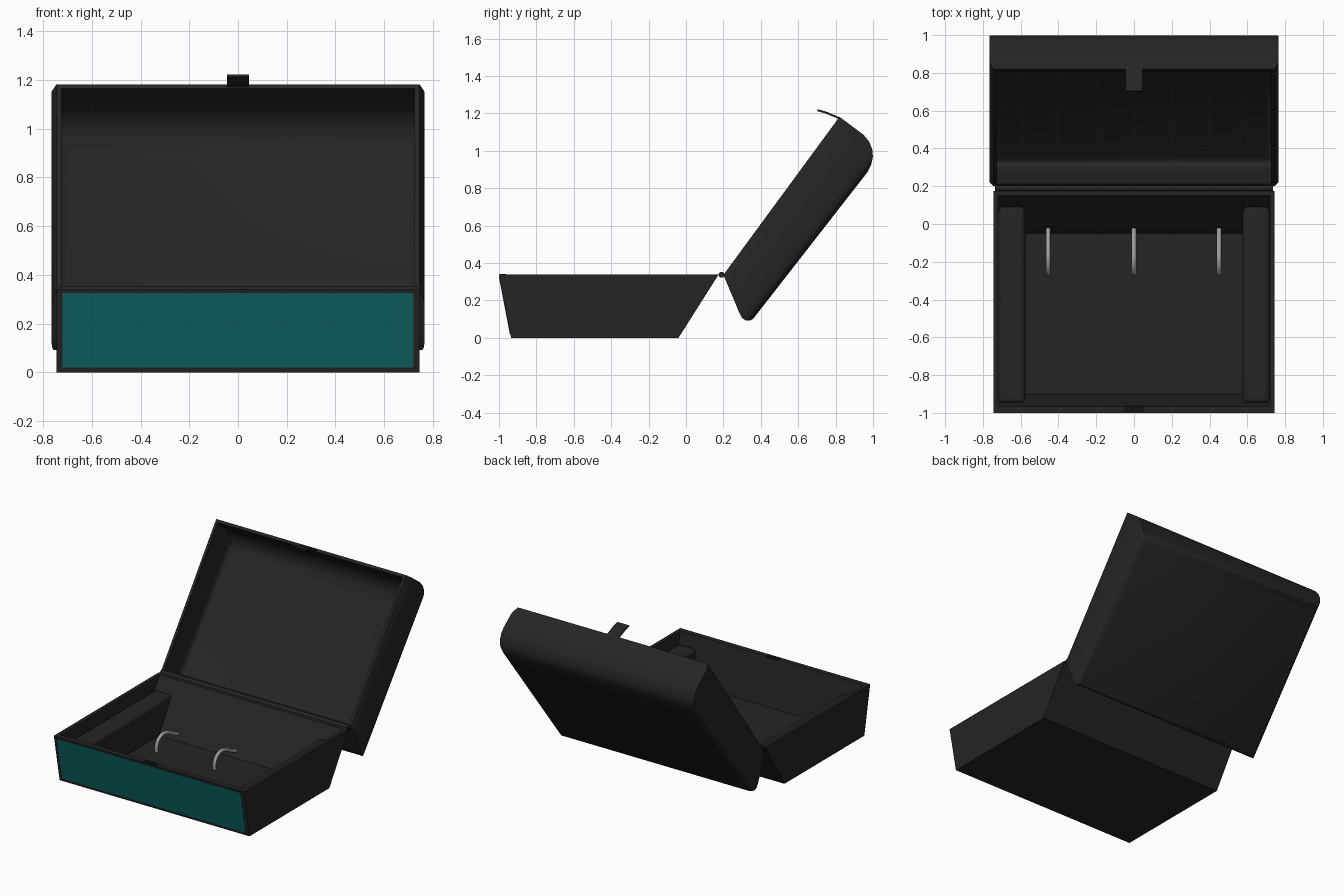
import bpy, bmesh, math
from mathutils import Vector

cube = bpy.data.objects.get("Cube")
if cube:
    bpy.data.objects.remove(cube, do_unlink=True)


def material(name, colour, metallic=0.0, rough=0.6):
    m = bpy.data.materials.new(name)
    m.use_nodes = True
    m.diffuse_color = (*colour, 1)
    node = m.node_tree.nodes["Principled BSDF"]
    node.inputs["Base Color"].default_value = (*colour, 1)
    node.inputs["Metallic"].default_value = metallic
    node.inputs["Roughness"].default_value = rough
    return m


charcoal = material("charcoal", (0.018, 0.018, 0.018))
black = material("black", (0.006, 0.006, 0.006))
teal = material("teal", (0.004, 0.125, 0.125))
silver = material("silver", (0.36, 0.36, 0.37))


def finish(ob, smooth=None):
    bpy.context.view_layer.objects.active = ob
    for o in bpy.context.selected_objects:
        o.select_set(False)
    ob.select_set(True)
    if smooth:
        bpy.ops.object.shade_smooth_by_angle(angle=math.radians(smooth))


def loft(name, rings, mat, smooth=None, bevel=0):
    """Skin a stack of closed rings and cap both ends."""
    bm = bmesh.new()
    loops = [[bm.verts.new(p) for p in ring] for ring in rings]
    n = len(loops[0])
    for a, b in zip(loops, loops[1:]):
        for i in range(n):
            j = (i + 1) % n
            bm.faces.new((a[i], a[j], b[j], b[i]))
    bm.faces.new(loops[0])
    bm.faces.new(loops[-1])
    bmesh.ops.recalc_face_normals(bm, faces=bm.faces)
    me = bpy.data.meshes.new(name)
    bm.to_mesh(me)
    bm.free()
    me.materials.append(mat)
    ob = bpy.data.objects.new(name, me)
    bpy.context.collection.objects.link(ob)
    if bevel:
        mod = ob.modifiers.new("Rounding", "BEVEL")
        mod.width, mod.segments = bevel, 4
    finish(ob, smooth)
    return ob


def rect(x0, x1, y0, y1, z):
    return [(x0, y0, z), (x1, y0, z), (x1, y1, z), (x0, y1, z)]


def prism(name, profile, half, mat):
    """Extrude a (y, z) profile across the width."""
    return loft(name, [[(x, y, z) for y, z in profile] for x in (-half, half)], mat)


# Tray: outer walls, rim, then inner walls down to the floor
W, INNER = 0.745, 0.72
loft("tray", [rect(-W, W, -0.935, -0.04, 0),
              rect(-W, W, -1, 0.175, 0.34),
              rect(-INNER, INNER, -0.965, 0.15, 0.34),
              rect(-INNER, INNER, -0.9, -0.05, 0.02)], charcoal)

# Front colour panel, lying on the sloping front wall
prism("front_panel", [(-0.936, 0.02), (-0.942, 0.02), (-1.0, 0.325), (-0.994, 0.325)],
      INNER, teal)

# Side pads inside the tray
for side, s in (("left", 1), ("right", -1)):
    loft(side + "_pad", [rect(s * 0.575, s * 0.72, -0.9, -0.05, 0.015),
                         rect(s * 0.575, s * 0.72, -0.95, 0.1, 0.26)],
         charcoal, smooth=40, bevel=0.025)

# Catch on the front rim
loft("latch_catch", [rect(-0.05, 0.05, -0.995, -0.963, z) for z in (0.325, 0.343)], black)

# Hinge rod
rod = [(0.19 + 0.016 * math.cos(t * math.pi / 6), 0.338 + 0.016 * math.sin(t * math.pi / 6))
       for t in range(12)]
prism("hinge_rod", rod, 0.735, charcoal)
finish(bpy.data.objects["hinge_rod"], 40)

# Lid: rectangles stacked along its depth, tilted open about the hinge
ALONG = Vector((0, 0.592, 0.806))
DEPTH = Vector((0, 0.806, -0.592))
HINGE = Vector((0, 0.2, 0.337))


def lid_ring(depth, low, high, half):
    def at(x, a):
        d = depth * (0.9 + 0.1 * a / 1.05)
        return HINGE + Vector((x, 0, 0)) + ALONG * a + DEPTH * d
    return [at(-half, low), at(half, low), at(half, high), at(-half, high)]


layers = [(0, 0, 1.048, 0.745), (0.05, -0.027, 1.048, 0.765),
          (0.16, -0.085, 1.047, 0.765), (0.205, -0.11, 1.036, 0.765),
          (0.245, -0.127, 1.012, 0.764), (0.272, -0.126, 0.982, 0.757),
          (0.29, -0.115, 0.945, 0.742), (0.3, -0.095, 0.9, 0.715)]
T = 0.02
outer = [lid_ring(*v) for v in reversed(layers)]
inner = [lid_ring(d * 0.93, lo + T, hi - T, hx - T) for d, lo, hi, hx in layers]
loft("lid", outer + inner, charcoal, smooth=35)

# Latch strap with a thicker tip on the free edge of the lid
prism("latch_strap", [(0.83, 1.165), (0.825, 1.178), (0.75, 1.21), (0.705, 1.222),
                      (0.7, 1.213), (0.745, 1.2)], 0.045, charcoal)

# Three curved hooks rising from the floor to the back wall
path = [(-0.262, 0.01), (-0.26, 0.07), (-0.235, 0.105), (-0.19, 0.122),
        (-0.13, 0.108), (-0.075, 0.08), (-0.025, 0.06)]
for label, x in (("right", -0.455), ("middle", 0), ("left", 0.45)):
    cu = bpy.data.curves.new(label + "_hook", "CURVE")
    cu.dimensions = "3D"
    cu.bevel_depth, cu.bevel_resolution = 0.012, 2
    cu.use_fill_caps = True
    sp = cu.splines.new("BEZIER")
    sp.bezier_points.add(len(path) - 1)
    for bp, (y, z) in zip(sp.bezier_points, path):
        bp.co = (x, y, z)
        bp.handle_left_type = bp.handle_right_type = "AUTO"
    sp.resolution_u = 4
    cu.materials.append(silver)
    hook = bpy.data.objects.new(label + "_hook", cu)
    bpy.context.collection.objects.link(hook)
    finish(hook)
    bpy.ops.object.convert(target="MESH")
    finish(bpy.context.view_layer.objects.active, 50)
